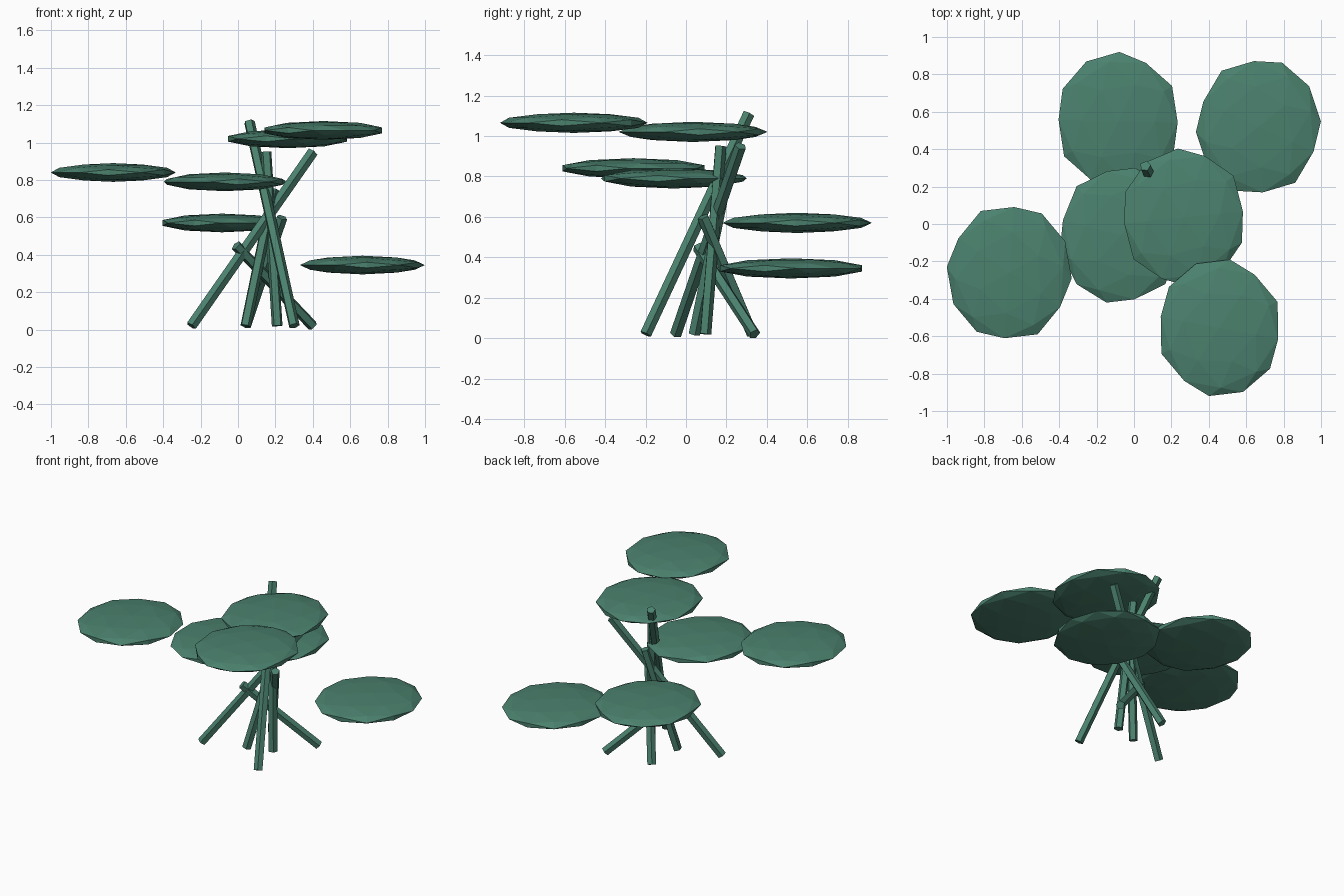
import bpy, bmesh
from math import sqrt, radians, pi
from itertools import combinations
from mathutils import Vector, Matrix

if "Cube" in bpy.data.objects:
    bpy.data.objects.remove(bpy.data.objects["Cube"])

green = bpy.data.materials.new("leaf_green")
green.diffuse_color = (0.07, 0.22, 0.155, 1)
green.use_nodes = True
green.node_tree.nodes["Principled BSDF"].inputs["Base Color"].default_value = green.diffuse_color


def finish(bm, name):
    mesh = bpy.data.meshes.new(name)
    bmesh.ops.recalc_face_normals(bm, faces=bm.faces)
    bm.to_mesh(mesh)
    bm.free()
    mesh.materials.append(green)
    obj = bpy.data.objects.new(name, mesh)
    bpy.context.collection.objects.link(obj)
    return obj


# once-subdivided icosahedron standing on an edge
T = (1 + sqrt(5)) / 2
corners = []
for a in (1, -1):
    for b in (1, -1):
        corners += [Vector((a * T, b, 0)), Vector((a, 0, b * T)), Vector((0, a * T, b))]
mids = [p + q for p, q in combinations(corners, 2) if (p - q).length < 2.1]
ball = [p.normalized() for p in corners + mids]


def pad(name, centre, turn):
    bm = bmesh.new()
    for p in ball:
        bm.verts.new(p)
    bmesh.ops.convex_hull(bm, input=bm.verts[:])
    # the ball is turned first, then flattened into an oval pad
    squash = Matrix.Diagonal((0.335, 0.37, 0.05, 1))
    bm.transform(Matrix.Translation(centre) @ squash @ Matrix.Rotation(radians(turn), 4, 'Z'))
    return finish(bm, name)


def stem(name, foot, tip, radius=0.03):
    foot, tip = Vector(foot), Vector(tip)
    axis = tip - foot
    bm = bmesh.new()
    bmesh.ops.create_cone(bm, cap_ends=True, segments=5, radius1=radius,
                          radius2=radius, depth=axis.length)
    turn = axis.to_track_quat('Z', 'Y').to_matrix().to_4x4()
    bm.transform(Matrix.Translation((foot + tip) / 2) @ turn)
    return finish(bm, name)


# floating leaf pads: centre, turn
pads = [
    ((-0.085, 0.55, 0.57), 120.5),
    ((0.665, 0.52, 0.345), 36),
    ((-0.667, -0.26, 0.84), 27),
    ((-0.07, -0.06, 0.79), 45),
    ((0.265, 0.035, 1.02), 127),
    ((0.457, -0.555, 1.065), 112),
]
for i, (c, a) in enumerate(pads):
    pad(f"leaf_pad_{i + 1}", c, a)

# crossing stems: foot, tip
stems = [
    ((0.30, -0.20, 0.02), (0.06, 0.31, 1.11)),
    ((-0.25, -0.05, 0.02), (0.40, 0.27, 0.95)),
    ((0.40, 0.34, 0.02), (-0.01, 0.06, 0.45)),
    ((0.04, 0.33, 0.02), (0.235, 0.085, 0.60)),
    ((0.21, 0.095, 0.02), (0.15, 0.17, 0.95)),
    ((0.04, 0.04, 0.02), (0.19, 0.19, 0.75)),
]
for i, (f, t) in enumerate(stems):
    stem(f"stem_{i + 1}", f, t)
